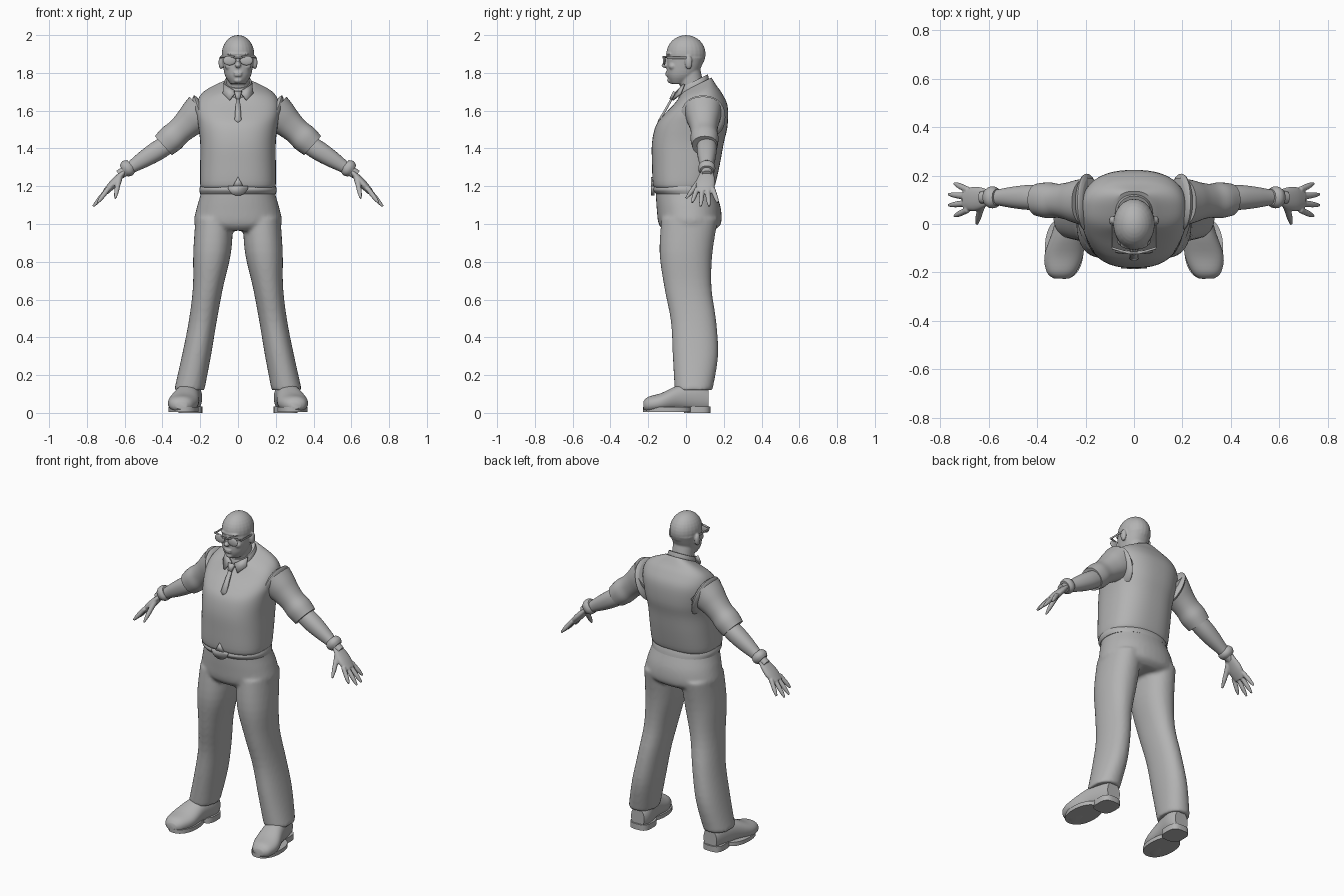
import bpy, bmesh, math
from mathutils import Vector, Matrix

cube = bpy.data.objects.get("Cube")
if cube:
    bpy.data.objects.remove(cube)

grey = bpy.data.materials.new("plain_grey")
grey.use_nodes = True
colour = (.45, .45, .45, 1)
grey.diffuse_color = colour
grey.node_tree.nodes["Principled BSDF"].inputs["Base Color"].default_value = colour

X, Y, Z = Matrix.Identity(3)


def make(name, bm, mirror=False):
    """Turn a bmesh into a named object, optionally mirrored across x."""
    bmesh.ops.recalc_face_normals(bm, faces=bm.faces)
    mesh = bpy.data.meshes.new(name)
    bm.to_mesh(mesh)
    bm.free()
    mesh.materials.append(grey)
    ob = bpy.data.objects.new(name, mesh)
    bpy.context.collection.objects.link(ob)
    if mirror:
        ob.modifiers.new("mirror", 'MIRROR')
    return ob


def spline(a, b, c, d, t):
    """Smooth curve from b to c, guided by the neighbours a and d."""
    return [q + t * (r - p + t * (2 * p - 5 * q + 4 * r - s + t * (3 * q - p - 3 * r + s))) / 2
            for p, q, r, s in zip(a, b, c, d)]


def loft(name, rings, u=X, v=Y, power=2.2, mirror=False, sides=40, steps=4):
    """Skin smooth sections; a ring is a centre, two radii and a tilt."""
    padded = [rings[0], *rings, rings[-1]]
    fine = [spline(*padded[i:i + 4], k / steps)
            for i in range(len(rings) - 1) for k in range(steps)]
    fine.append(rings[-1])
    bm, loops = bmesh.new(), []
    for cx, cy, cz, ru, rv, tilt in fine:
        loop = []
        for k in range(sides):
            angle = math.tau * k / sides
            c, s = math.cos(angle), math.sin(angle)
            across = math.copysign(abs(c) ** (2 / power), c) * ru
            along = math.copysign(abs(s) ** (2 / power), s) * rv
            offset = u * across + (v + Z * tilt) * along
            loop.append(bm.verts.new(Vector((cx, cy, cz)) + offset))
        loops.append(loop)
    for low, high in zip(loops, loops[1:]):
        for k in range(sides):
            bm.faces.new((low[k - 1], low[k], high[k], high[k - 1]))
    bm.faces.new(loops[0])
    bm.faces.new(loops[-1])
    return make(name, bm, mirror)


def column(name, rings, **options):
    """Upright loft on the centre line: height, depth position, radii, tilt."""
    full = [(0, y, z, rx, ry, tilt) for z, y, rx, ry, tilt in rings]
    return loft(name, full, **options)


def limb(name, start, end, radii, side=Y, flat=1, **options):
    """Straight tapering loft with evenly spaced radii."""
    start, end = Vector(start), Vector(end)
    last = len(radii) - 1
    rings = [(*start.lerp(end, i / last), r, r * flat, 0) for i, r in enumerate(radii)]
    normal = (end - start).cross(side).normalized()
    return loft(name, rings, u=side, v=normal, **options)


def blob(name, loc, scale, mirror=False):
    bm = bmesh.new()
    place = Matrix.Translation(loc) @ Matrix.Diagonal((*scale, 1))
    bmesh.ops.create_uvsphere(bm, u_segments=24, v_segments=16, radius=1, matrix=place)
    return make(name, bm, mirror)


def plate(name, points, thickness, mirror=False):
    bm = bmesh.new()
    bm.faces.new([bm.verts.new(p) for p in points])
    ob = make(name, bm)
    solid = ob.modifiers.new("thickness", 'SOLIDIFY')
    solid.thickness, solid.offset = thickness, 0
    if mirror:
        ob.modifiers.new("mirror", 'MIRROR')
    return ob


def fuse(name, parts, voxel, smooth, mirror=False):
    """Melt overlapping parts into one soft surface."""
    bm = bmesh.new()
    for part in parts:
        bm.from_mesh(part.data)
        bpy.data.objects.remove(part)
    ob = make(name, bm)
    remesh = ob.modifiers.new("melt", 'REMESH')
    remesh.mode, remesh.voxel_size, remesh.use_smooth_shade = 'VOXEL', voxel, True
    soft = ob.modifiers.new("soften", 'SMOOTH')
    soft.factor, soft.iterations = .5, smooth
    if mirror:
        ob.modifiers.new("mirror", 'MIRROR')
    return ob


# Head with face features
face = [
    blob("cranium", (0, 0, 1.9), (.086, .104, .1)),
    column("jaw", [(1.742, -.04, .04, .04, 0), (1.79, -.02, .07, .08, 0), (1.88, 0, .084, .1, 0)]),
    limb("neck", (0, .05, 1.66), (0, .01, 1.82), [.064, .062, .064], side=X),
    blob("nose", (0, -.11, 1.84), (.016, .02, .014)),
    blob("nose_bridge", (0, -.1, 1.86), (.01, .02, .03)),
    blob("upper_lip", (0, -.1, 1.8), (.024, .01, .006)),
    blob("lower_lip", (0, -.1, 1.787), (.02, .01, .006)),
    blob("chin", (0, -.08, 1.76), (.024, .02, .015)),
    blob("brow", (0, -.086, 1.9), (.06, .02, .01))]
for sign in (1, -1):
    face.append(blob("ear", (sign * .09, .014, 1.855), (.013, .02, .036)))
    face.append(blob("cheek", (sign * .045, -.07, 1.835), (.025, .022, .02)))
fuse("head", face, .005, 3)

# Glasses
blob("lens", (.045, -.115, 1.865), (.034, .008, .025), True)
limb("glasses_bridge", (-.02, -.12, 1.88), (.02, -.12, 1.88), [.005, .005], side=Z)
limb("glasses_hinge", (.02, -.12, 1.885), (.09, -.1, 1.885), [.005, .005], side=Z, mirror=True)
limb("glasses_temple", (.09, -.1, 1.88), (.092, .01, 1.88), [.006, .006], side=Z, flat=.5, mirror=True)

# Vest body, rising higher at the back of the neck
column("vest", [
    (1.19, -.01, .19, .15, 0), (1.21, -.01, .2, .165, 0), (1.32, 0, .2, .18, 0),
    (1.43, .01, .2, .19, 0), (1.52, .03, .21, .19, 0), (1.6, .05, .22, .17, .15),
    (1.66, .06, .21, .13, .25), (1.7, .06, .17, .1, .35), (1.735, .055, .08, .08, .5)],
    power=2.5, sides=64)
limb("armhole_trim", (.18, .09, 1.57), (.21, .09, 1.56), [.1, .118, .1], flat=1.03, mirror=True)

# Collar and tie
column("collar_band", [(1.7, .045, .08, .083, .5), (1.735, .04, .077, .08, .5), (1.755, .04, .07, .075, .5)])
plate("collar_flap", [(.01, -.05, 1.7), (.074, -.01, 1.74), (.08, -.03, 1.69), (.045, -.07, 1.655)], .01, True)
plate("tie_knot", [(-.02, -.06, 1.7), (.02, -.06, 1.7), (.01, -.08, 1.66), (-.01, -.08, 1.66)], .018)
plate("tie_tail", [(-.01, -.077, 1.66), (.01, -.077, 1.66), (.018, -.14, 1.55),
                   (0, -.147, 1.535), (-.018, -.14, 1.55)], .012)

# Sleeves, forearms and wrist bands
limb("sleeve", (.19, .09, 1.6), (.395, .1, 1.415), [.1, .09, .077, .07, .074, .067], mirror=True)
limb("forearm", (.36, .11, 1.43), (.63, .11, 1.26), [.05, .052, .045, .033, .025], mirror=True)
limb("wrist_band", (.565, .11, 1.31), (.605, .11, 1.28), [.035, .044, .044, .035], mirror=True)

# Hand: palm, thumb and a fan of four fingers
hand = [limb("palm", (.6, .11, 1.28), (.7, .1, 1.17), [.03, .045, .05, .04], flat=.42),
        limb("thumb", (.63, .08, 1.24), (.65, 0, 1.135), [.018, .014, .012, .006], side=X)]
for k in range(4):
    fan = k - 1.5
    base = (.685, .1 + .027 * fan, 1.19)
    tip = (.77 - .012 * fan ** 2, .1 + .045 * fan, 1.09 + .01 * fan ** 2)
    hand.append(limb("finger", base, tip, [.013, .013, .012, .006], sides=16))
fuse("hand", hand, .0045, 2, True)

# Trousers: hips melted into two legs that splay and drape
trousers = [column("hips", [
    (1.215, -.01, .186, .15, 0), (1.16, 0, .197, .16, 0), (1.08, .015, .22, .17, 0),
    (1, .02, .23, .165, 0), (.965, .015, .16, .13, 0)])]
drape = [(.02, .1, .15), (0, .1, .14), (.01, .08, .125), (.04, .074, .12), (.05, .077, .12), (.04, .08, .1)]
for sign in (1, -1):
    rings = []
    for i, (y, rx, ry) in enumerate(drape):
        t = i / (len(drape) - 1)
        rings.append((sign * (.125 + .133 * t ** 1.5), y, 1.03 - .91 * t, rx, ry, 0))
    trousers.append(loft("leg", rings))
fuse("trousers", trousers, .01, 5)

# Belt with buckle and pointed tab
column("belt", [(1.16, 0, .2, .16, 0), (1.18, -.01, .205, .166, 0), (1.2, -.01, .2, .16, 0)])
arc = [math.pi * k / 12 for k in range(13)]
plate("belt_buckle", [(.054 * math.cos(a), -.176, 1.2 - .05 * math.sin(a)) for a in arc], .016)
plate("belt_tab", [(-.028, -.178, 1.2), (.028, -.178, 1.2), (0, -.178, 1.25)], .014)

# Shoes with sole and heel
loft("shoe", [
    (.3, -.226, .04, .03, .02, 0), (.3, -.2, .045, .06, .04, 0), (.29, -.13, .055, .08, .05, 0),
    (.27, -.03, .08, .067, .07, 0), (.25, .07, .08, .06, .08, 0), (.25, .12, .07, .045, .06, 0)],
    v=Z, mirror=True)
loft("sole", [(.288, -.1, z, .08, .127, 0) for z in (.006, .03)], mirror=True)
loft("heel", [(.252, .06, z, .063, .07, 0) for z in (0, .035)], power=3, mirror=True)

# Smooth shading with crisp edges
for ob in bpy.context.scene.objects:
    ob.select_set(ob.type == 'MESH' and grey.name in ob.data.materials)
bpy.context.view_layer.objects.active = bpy.data.objects["vest"]
bpy.ops.object.shade_smooth_by_angle(angle=math.radians(40))
